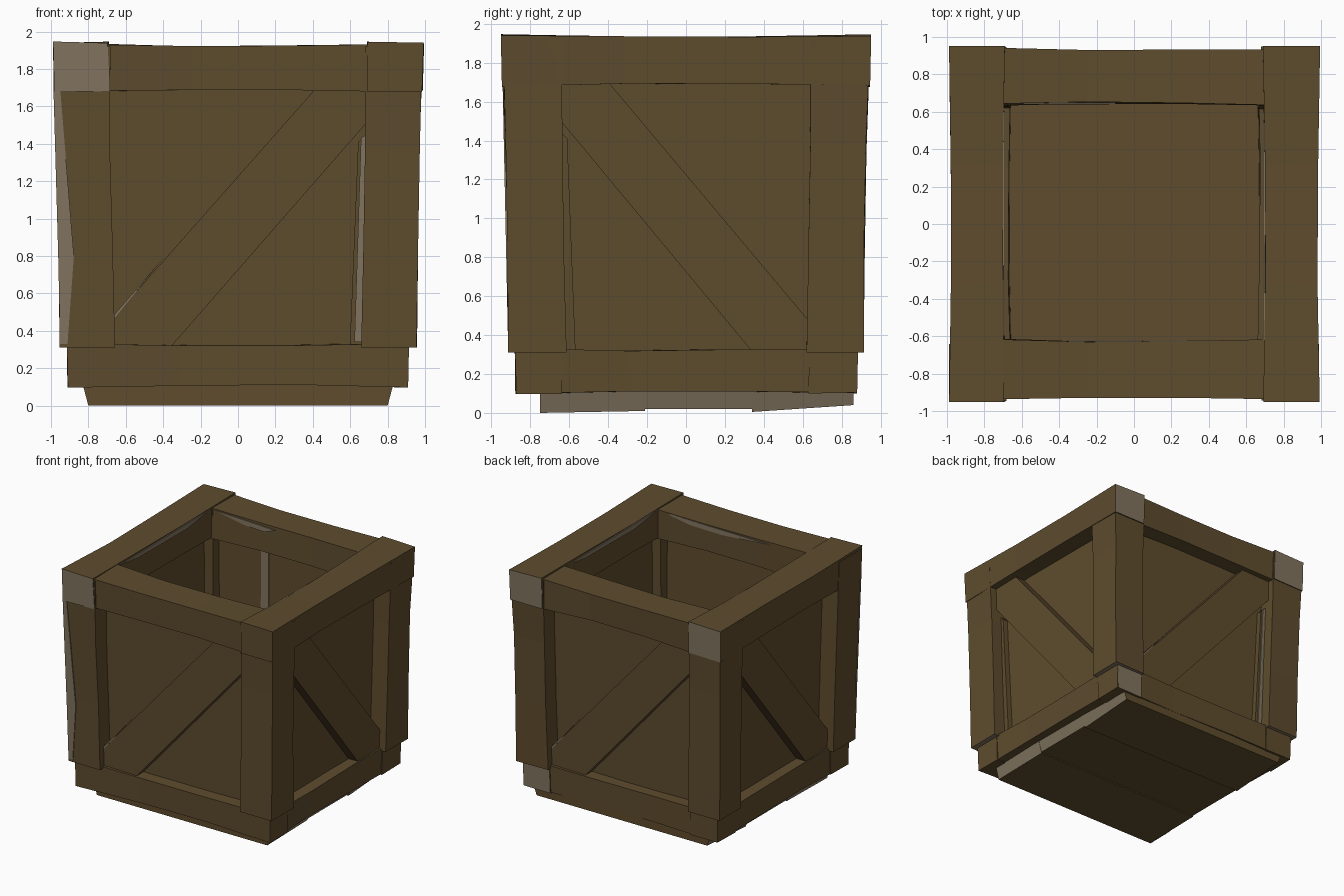
import bpy, bmesh, random
from mathutils import Vector

if "Cube" in bpy.data.objects:
    bpy.data.objects.remove(bpy.data.objects["Cube"])

random.seed(4)


def material(name, rgb):
    m = bpy.data.materials.new(name)
    m.diffuse_color = (*rgb, 1)
    m.use_nodes = True
    m.node_tree.nodes["Principled BSDF"].inputs["Base Color"].default_value = m.diffuse_color
    return m


WOOD = material("brown_wood", (0.112, 0.072, 0.027))
WORN = material("worn_grey_wood", (0.222, 0.176, 0.116))


def finish(name, bm, worn=lambda f: False, flare=True):
    """Flare the crate outward towards the top, colour worn faces, make the object."""
    bmesh.ops.recalc_face_normals(bm, faces=bm.faces)
    for f in bm.faces:
        f.material_index = int(worn(f))
    if flare:
        for v in bm.verts:
            s = 1 - 0.022 * (1.94 - v.co.z)
            v.co.x *= s
            v.co.y *= s
    mesh = bpy.data.meshes.new(name)
    bm.to_mesh(mesh)
    bm.free()
    mesh.materials.append(WOOD)
    mesh.materials.append(WORN)
    ob = bpy.data.objects.new(name, mesh)
    bpy.context.collection.objects.link(ob)


def beam(name, lo, hi, axis, worn=lambda f: False, jitter=0.005, sag=0.01):
    """Hand-hewn box beam: two extra rings along its axis, slightly thinner in the middle."""
    bm = bmesh.new()
    bmesh.ops.create_cube(bm, size=1)
    lo, hi = Vector(lo), Vector(hi)
    mid = (lo + hi) / 2
    for v in bm.verts:
        v.co = Vector([mid[i] + v.co[i] * (hi[i] - lo[i]) for i in range(3)])
    long_edges = [e for e in bm.edges
                  if abs(e.verts[0].co[axis] - e.verts[1].co[axis]) > 0.01]
    bmesh.ops.subdivide_edges(bm, edges=long_edges, cuts=2, use_grid_fill=True)
    for v in bm.verts:
        inner = lo[axis] + 0.01 < v.co[axis] < hi[axis] - 0.01
        for i in range(3):
            if i != axis:
                if inner:
                    v.co[i] -= sag * (1 if v.co[i] > mid[i] else -1)
                v.co[i] += random.uniform(-jitter, jitter)
    finish(name, bm, worn)


def prism(name, pts, d0, d1, side, worn=False):
    """Extrude a (u, z) outline seen from outside a wall between depths d0 and d1."""
    place = {"front": lambda u, d: (u, -d), "back": lambda u, d: (-u, d),
             "right": lambda u, d: (d, u), "left": lambda u, d: (-d, -u)}[side]
    bm = bmesh.new()
    rings = [[bm.verts.new((*place(u, d), z)) for u, z in pts] for d in (d0, d1)]
    bm.faces.new(rings[0])
    bm.faces.new(rings[1][::-1])
    n = len(pts)
    for i in range(n):
        j = (i + 1) % n
        bm.faces.new((rings[0][i], rings[0][j], rings[1][j], rings[1][i]))
    finish(name, bm, lambda f: worn)


# floor planks, with worn bevelled ends
for i, (y0, y1, z0, z1) in enumerate([(-0.75, -0.21, 0.0, 0.01),
                                      (-0.21, 0.34, 0.02, 0.02),
                                      (0.34, 0.86, 0.005, 0.04)]):
    bm = bmesh.new()
    bmesh.ops.create_cube(bm, size=1)
    for v in bm.verts:
        top, far = v.co.z > 0, v.co.y > 0
        v.co.x = (0.84 if top else 0.80) * (1 if v.co.x > 0 else -1)
        v.co.z = (0.15 + 0.006 * (i % 2)) if top else (z1 if far else z0)
        v.co.y = y1 if far else y0
    finish("floor_plank_%d" % (i + 1), bm, lambda f: abs(f.normal.x) > 0.5, False)

# bottom and top frame rails
for s, tag in ((-1, "front"), (1, "back")):
    y = sorted((s * 0.66, s * 0.912))
    beam("bottom_rail_" + tag, (-0.948, y[0], 0.10), (0.948, y[1], 0.335), 0)
    y = sorted((s * (0.62 if s < 0 else 0.64), s * 0.938))
    beam("top_rail_" + tag, (-0.75, y[0], 1.68), (0.75, y[1], 1.932), 0)
for s, tag in ((-1, "left"), (1, "right")):
    x = sorted((s * 0.685, s * 0.946))
    beam("bottom_rail_" + tag, (x[0], -0.905, 0.10), (x[1], 0.917, 0.333), 1,
         lambda f: s > 0 and f.normal.y > 0.8)
    x = sorted((s * 0.693, s * 0.993))
    beam("top_rail_" + tag, (x[0], -0.952, 1.68), (x[1], 0.952, 1.942), 1,
         lambda f: abs(f.normal.y) > 0.8 and (s < 0 or f.normal.y > 0))

# corner posts overhanging the bottom rail
for sx, a in ((-1, "left"), (1, "right")):
    for sy, b in ((-1, "front"), (1, "back")):
        x = sorted((sx * 0.684, sx * 0.989))
        y = sorted((sy * 0.64, sy * 0.945))
        beam("post_%s_%s" % (b, a), (x[0], y[0], 0.31), (x[1], y[1], 1.92), 2,
             lambda f: f.normal.z < -0.8, jitter=0.004, sag=0.006)

# recessed wall panels and diagonal braces
brace = [(-0.69, 0.28), (-0.69, 0.47), (0.43, 1.71), (0.71, 1.71), (0.71, 1.53), (-0.385, 0.30)]
for side in ("front", "back", "right", "left"):
    lateral = side in ("right", "left")
    extra = 0.04 if lateral else 0
    w = 0.76
    prism("panel_" + side, [(-w, 0.15), (w, 0.15), (w, 1.8), (-w, 1.8)],
          0.73 + extra, 0.795 + extra, side)
    pts = [(-u * 0.95, z) for u, z in brace] if lateral else brace
    prism("brace_" + side, pts, 0.76 + extra, 0.885 + extra, side)
    # splintered inner edge of the post below the brace
    m = -0.95 if lateral else 1
    prism("post_splinter_" + side,
          [(m * 0.62, 0.32), (m * 0.70, 0.32), (m * 0.70, 1.46), (m * 0.65, 1.41)],
          0.77 + extra, 0.84 + extra, side)
    if not lateral:
        prism("worn_strip_" + side,
              [(0.645, 0.34), (0.69, 0.34), (0.695, 1.45), (0.665, 1.43)],
              0.84, 0.849, side, True)
        # worn sliver along the upper edge of the brace
        prism("brace_chip_" + side, [(-0.685, 0.485), (-0.68, 0.47), (-0.40, 0.80)],
              0.878, 0.887, side, True)

# chipped outer edge on the front left post
prism("chipped_post_edge",
      [(-0.992, 1.68), (-0.955, 1.68), (-0.90, 0.8), (-0.945, 0.33), (-0.986, 0.33), (-0.986, 0.8)],
      0.939, 0.948, "front", True)

# worn upper inner edges of the top rails
for side in ("left", "right"):
    prism("rail_wear_" + side, [(-0.62, 1.93), (0.60, 1.92), (0.35, 1.89), (-0.3, 1.885)],
          0.691, 0.700, side, True)
prism("rail_wear_front", [(-0.35, 1.905), (0.66, 1.92), (0.4, 1.875), (0.1, 1.87)],
      0.620, 0.629, "front", True)
prism("rail_wear_back", [(0.1, 1.90), (0.67, 1.92), (0.4, 1.87), (0.2, 1.86)],
      0.641, 0.650, "back", True)
# worn gap on the inside of the back wall
prism("panel_wear", [(0.21, 0.9), (0.29, 0.9), (0.29, 1.66), (0.22, 1.66)],
      0.724, 0.732, "back", True)
